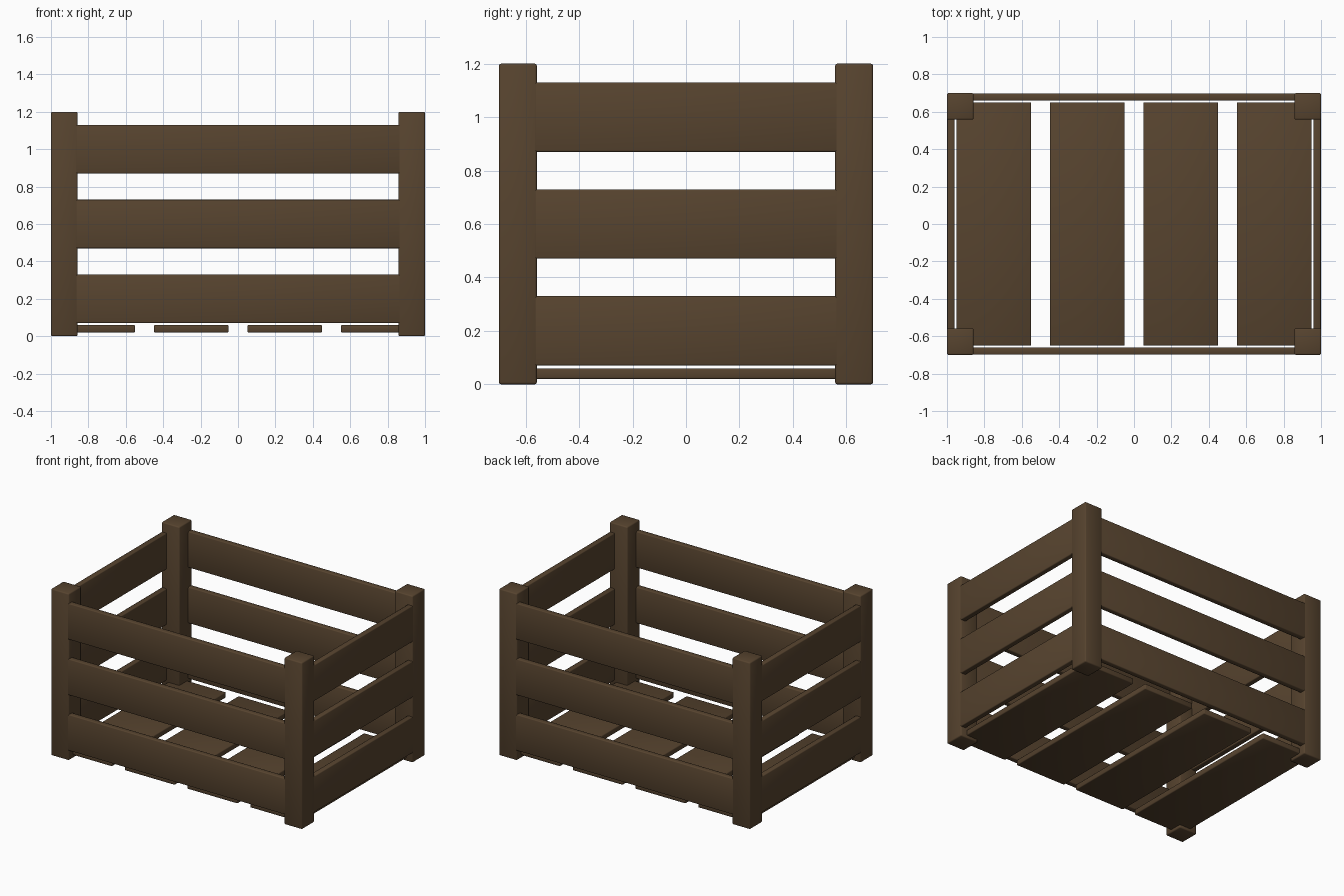
import bpy

if "Cube" in bpy.data.objects:
    bpy.data.objects.remove(bpy.data.objects["Cube"])

wood = bpy.data.materials.new("dark brown wood")
wood.diffuse_color = (0.095, 0.057, 0.028, 1)
wood.use_nodes = True
wood.node_tree.nodes["Principled BSDF"].inputs["Base Color"].default_value = wood.diffuse_color


def board(name, lo, hi, bevel):
    """Softly bevelled box between two corners."""
    bpy.ops.mesh.primitive_cube_add(size=1, location=[(a + b) / 2 for a, b in zip(lo, hi)])
    ob = bpy.context.object
    ob.name = name
    ob.scale = [b - a for a, b in zip(lo, hi)]
    bpy.ops.object.transform_apply(location=False, rotation=False, scale=True)
    ob.data.materials.append(wood)
    mod = ob.modifiers.new("soft edges", 'BEVEL')
    mod.width = bevel
    mod.segments = 2
    bpy.ops.object.shade_smooth()
    return ob


# Corner posts
for sx, side in ((-1, "left"), (1, "right")):
    for sy, end in ((-1, "front"), (1, "back")):
        x, y = sx * 0.929, sy * 0.629
        board(f"{end}_{side}_post", (x - 0.071, y - 0.071, 0), (x + 0.071, y + 0.071, 1.2), 0.008)

# Three rows of wall slats, let in flush with the posts
for i in range(3):
    z0, z1 = 0.07 + 0.4 * i, 0.33 + 0.4 * i
    for s, name in ((-1, "front"), (1, "back")):
        y = s * 0.679
        board(f"{name}_slat_{i + 1}", (-0.98, y - 0.02, z0), (0.98, y + 0.02, z1), 0.006)
    for s, name in ((-1, "left"), (1, "right")):
        x = s * 0.979
        board(f"{name}_slat_{i + 1}", (x - 0.02, -0.67, z0), (x + 0.02, 0.67, z1), 0.006)

# Floor slats
for i in range(4):
    x = -0.75 + 0.5 * i
    board(f"floor_slat_{i + 1}", (x - 0.2, -0.65, 0.02), (x + 0.2, 0.65, 0.06), 0.006)
